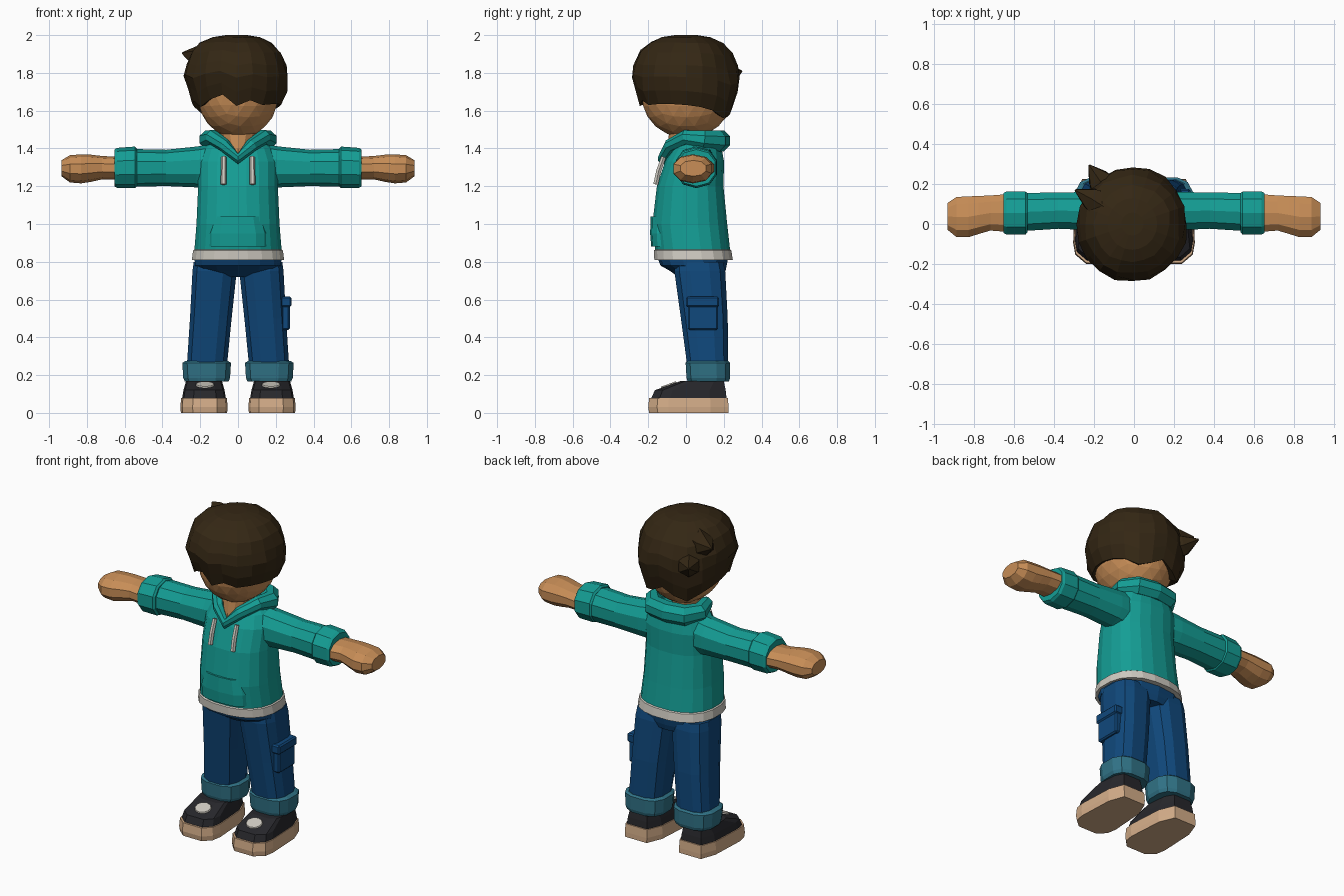
import bpy, bmesh, math, random
from mathutils import Vector as V

random.seed(4)


def material(name, r, g, b):
    m = bpy.data.materials.new(name)
    m.diffuse_color = (r, g, b, 1)
    return m


SKIN = material("skin tan", 0.58, 0.27, 0.095)
TEAL = material("teal cloth", 0.007, 0.34, 0.30)
BLUE = material("denim blue", 0.005, 0.065, 0.20)
CUFF = material("faded denim", 0.03, 0.17, 0.24)
HAIR = material("dark brown", 0.034, 0.02, 0.007)
SOLE = material("sole tan", 0.66, 0.42, 0.25)
BLACK = material("shoe black", 0.02, 0.02, 0.024)
WHITE = material("off white", 0.62, 0.59, 0.53)
X, Y, Z = V((1, 0, 0)), V((0, 1, 0)), V((0, 0, 1))


def finish(name, bm, mats, rule=None):
    bmesh.ops.recalc_face_normals(bm, faces=bm.faces)
    if rule:
        for f in bm.faces:
            f.material_index = rule(f.calc_center_median())
    me = bpy.data.meshes.new(name)
    bm.to_mesh(me)
    bm.free()
    for m in mats:
        me.materials.append(m)
    ob = bpy.data.objects.new(name, me)
    bpy.context.collection.objects.link(ob)
    return ob


def ring(c, u, v, ru, rv, n=14, p=2.0):
    """Superellipse section around c."""
    out = []
    for i in range(n):
        a = 2 * math.pi * (i + 0.5) / n
        co, si = math.cos(a), math.sin(a)
        out.append(V(c) + u * ru * math.copysign(abs(co) ** (2 / p), co)
                   + v * rv * math.copysign(abs(si) ** (2 / p), si))
    return out


def loft(name, rings, *mats, closed=False, rule=None):
    bm = bmesh.new()
    rs = [[bm.verts.new(p) for p in r] for r in rings]
    n = len(rs[0])
    pairs = list(zip(rs, rs[1:])) + ([(rs[-1], rs[0])] if closed else [])
    for a, b in pairs:
        for i in range(n):
            bm.faces.new((a[i], a[(i + 1) % n], b[(i + 1) % n], b[i]))
    if not closed:
        bm.faces.new(rs[0])
        bm.faces.new(rs[-1])
    return finish(name, bm, mats, rule)


def tube(name, pts, radii, mat, n=8, closed=False):
    pts, rings, k = [V(p) for p in pts], [], len(pts)
    for i, p in enumerate(pts):
        nxt = pts[(i + 1) % k] if closed else pts[min(i + 1, k - 1)]
        prv = pts[i - 1] if closed else pts[max(i - 1, 0)]
        t = (nxt - prv).normalized()
        u = t.cross(Z if abs(t.z) < 0.9 else X).normalized()
        rings.append(ring(p, u, u.cross(t), radii[i], radii[i], n))
    return loft(name, rings, mat, closed=closed)


def stack(name, rows, *mats, s=1, p=2.4, n=14, rule=None):
    """Sections up z: (z, cx, cy, rx, ry)."""
    return loft(name, [ring((s * cx, cy, z), X, Y, rx, ry, n, p)
                       for z, cx, cy, rx, ry in rows], *mats, rule=rule)


def along_x(name, rows, mat, s, p=2.2, n=10):
    """Sections along x: (x, cy, cz, ry, rz)."""
    return loft(name, [ring((s * x, cy, cz), Y, Z, ry, rz, n, p)
                       for x, cy, cz, ry, rz in rows], mat)


def box(name, lo, hi, mat):
    bm = bmesh.new()
    bmesh.ops.create_cube(bm, size=1)
    lo, hi = V(lo), V(hi)
    for v in bm.verts:
        v.co = V([(a + b) / 2 + c * (b - a) for a, b, c in zip(lo, hi, v.co)])
    bmesh.ops.bevel(bm, geom=bm.edges[:], offset=0.008, segments=1, affect='EDGES')
    return finish(name, bm, [mat])


# Head and neck
bm = bmesh.new()
bmesh.ops.create_icosphere(bm, subdivisions=3, radius=1)
for v in bm.verts:
    v.co = V((v.co.x * 0.215, 0.005 + v.co.y * 0.243, 1.69 + v.co.z * 0.238))
finish("head", bm, [SKIN])
stack("neck", [(1.32, 0, -0.03, 0.02, 0.085), (1.40, 0, -0.015, 0.07, 0.085),
               (1.48, 0, 0, 0.1, 0.09)], SKIN, p=2)

# Hair: chunky cap down to a ragged hairline, listed from the front towards +x
hairline = [1.625, 1.655, 1.63, 1.635, 1.635, 1.63, 1.62, 1.60, 1.56, 1.58,
            1.62, 1.58, 1.55, 1.59, 1.62, 1.64, 1.65, 1.62, 1.66, 1.685]
profile = [(0.0, 0.2), (0.03, 0.45), (0.11, 0.68), (0.25, 0.86), (0.43, 0.97),
           (0.6, 1.0), (0.8, 0.95), (1.0, 0.85), (0.95, 0.68)]
rings = []
for t, r in profile:
    row = []
    for i, h in enumerate(hairline):
        a = 2 * math.pi * i / len(hairline) - math.pi / 2
        k = r + (random.uniform(-0.03, 0.03) if 0.05 < t < 0.9 else 0)
        row.append(V((-0.008 + 0.277 * k * math.cos(a), 0.288 * k * math.sin(a),
                      2.0 - (2.0 - h) * t)))
    rings.append(row)
loft("hair", rings, HAIR)
tube("hair_tuft_upper", [(-0.14, 0.08, 1.88), (-0.22, 0.13, 1.885), (-0.295, 0.17, 1.905)],
     [0.09, 0.06, 0.005], HAIR, 6)
tube("hair_tuft_back", [(-0.13, 0.16, 1.78), (-0.18, 0.23, 1.785), (-0.225, 0.295, 1.81)],
     [0.09, 0.06, 0.005], HAIR, 6)

# Hoodie body with pale hem band, front pocket, hood and cords
stack("hoodie_body", [(0.81, 0, 0.04, 0.247, 0.21), (0.86, 0, 0.035, 0.24, 0.207),
                      (0.865, 0, 0.035, 0.233, 0.2), (1.0, 0, 0.02, 0.222, 0.2),
                      (1.2, 0, 0.022, 0.213, 0.178), (1.33, 0, 0.045, 0.212, 0.158),
                      (1.40, 0, 0.06, 0.185, 0.13), (1.45, 0, 0.07, 0.13, 0.1)],
      TEAL, WHITE, n=20, rule=lambda c: 1 if c.z < 0.863 else 0)
stack("hoodie_pocket", [(0.88, 0, -0.06, 0.165, 0.124), (0.95, 0, -0.06, 0.165, 0.13),
                        (1.04, 0, -0.06, 0.14, 0.127)], TEAL, p=3)
half = [(0.07, -0.085, 1.415, 0.035), (0.135, 0.0, 1.46, 0.04),
        (0.155, 0.09, 1.447, 0.053), (0.105, 0.16, 1.44, 0.06)]
loop = ([(0, -0.12, 1.345, 0.03)] + half + [(0, 0.178, 1.44, 0.06)]
        + [(-x, y, z, r) for x, y, z, r in reversed(half)])
tube("hood", [q[:3] for q in loop], [q[3] for q in loop], TEAL, closed=True)

# Trouser seat
stack("trouser_seat", [(0.72, 0, 0.08, 0.13, 0.12), (0.755, 0, 0.06, 0.215, 0.15),
                       (0.78, 0, 0.04, 0.233, 0.175), (0.83, 0, 0.035, 0.235, 0.19)], BLUE)

outline = [(-0.07, -1), (0.06, -1), (0.115, -0.78), (0.125, -0.5), (0.115, 0.55), (0.08, 1),
           (-0.07, 1), (-0.11, 0.55), (-0.125, -0.5), (-0.115, -0.78)]


def foot_ring(s, z, y0, y1, w):
    return [V((s * (0.18 + x * w), (y0 + y1) / 2 + y * (y1 - y0) / 2, z)) for x, y in outline]


for s, side in ((1, "right"), (-1, "left")):
    # Sleeve, rolled cuff, forearm with mitten fist
    along_x(side + "_sleeve", [(0.13, 0.06, 1.305, 0.1, 0.12), (0.22, 0.065, 1.302, 0.1, 0.108),
                               (0.38, 0.067, 1.297, 0.095, 0.096),
                               (0.56, 0.06, 1.297, 0.1, 0.1)], TEAL, s)
    along_x(side + "_sleeve_cuff", [(0.535, 0.056, 1.3, 0.103, 0.1), (0.545, 0.055, 1.3, 0.114, 0.11),
                                    (0.64, 0.055, 1.297, 0.112, 0.106),
                                    (0.655, 0.055, 1.297, 0.104, 0.097)], TEAL, s)
    along_x(side + "_hand", [(0.62, 0.055, 1.295, 0.1, 0.06), (0.72, 0.055, 1.298, 0.092, 0.062),
                             (0.78, 0.045, 1.295, 0.1, 0.072), (0.83, 0.036, 1.292, 0.107, 0.077),
                             (0.89, 0.035, 1.292, 0.105, 0.072),
                             (0.935, 0.038, 1.295, 0.07, 0.042)], SKIN, s)
    # Hood cord
    tube(side + "_cord", [(s * 0.075, -0.118, 1.355), (s * 0.076, -0.145, 1.28),
                          (s * 0.077, -0.16, 1.21)], [0.014, 0.015, 0.015], WHITE, 6)
    # Trouser leg and turn-up
    stack(side + "_leg", [(0.2, 0.165, 0.115, 0.107, 0.108), (0.27, 0.163, 0.113, 0.109, 0.112),
                          (0.5, 0.144, 0.097, 0.113, 0.127), (0.75, 0.124, 0.073, 0.12, 0.138),
                          (0.8, 0.122, 0.07, 0.115, 0.13)], BLUE, s=s, p=2.8, n=12)
    stack(side + "_turn_up", [(0.165, 0.166, 0.118, 0.118, 0.112), (0.185, 0.166, 0.118, 0.127, 0.118),
                              (0.265, 0.166, 0.116, 0.132, 0.121),
                              (0.275, 0.166, 0.116, 0.115, 0.11)], CUFF, s=s, p=2.8, n=12)
    # Shoe: sole, upper and pale tongue patch
    loft(side + "_sole", [foot_ring(s, 0, -0.195, 0.225, 0.98), foot_ring(s, 0.03, -0.2, 0.225, 1),
                          foot_ring(s, 0.08, -0.195, 0.222, 0.97)], SOLE)
    loft(side + "_shoe_upper", [foot_ring(s, 0.075, -0.185, 0.215, 0.93),
                                foot_ring(s, 0.12, -0.165, 0.21, 0.87),
                                foot_ring(s, 0.168, -0.03, 0.2, 0.76)], BLACK)
    slope = V((0, 0.135, 0.048)).normalized()
    up = X.cross(slope)
    c = V((s * 0.175, -0.09, 0.1467))
    loft(side + "_tongue_patch", [ring(c - up * 0.002, X, slope, 0.052, 0.045, 10),
                                  ring(c + up * 0.007, X, slope, 0.048, 0.041, 10)], WHITE)

# Cargo pocket on one leg only
box("cargo_pocket", (0.2, 0.01, 0.44), (0.274, 0.17, 0.6), BLUE)
box("cargo_pocket_flap", (0.2, 0.0, 0.56), (0.282, 0.175, 0.615), BLUE)
